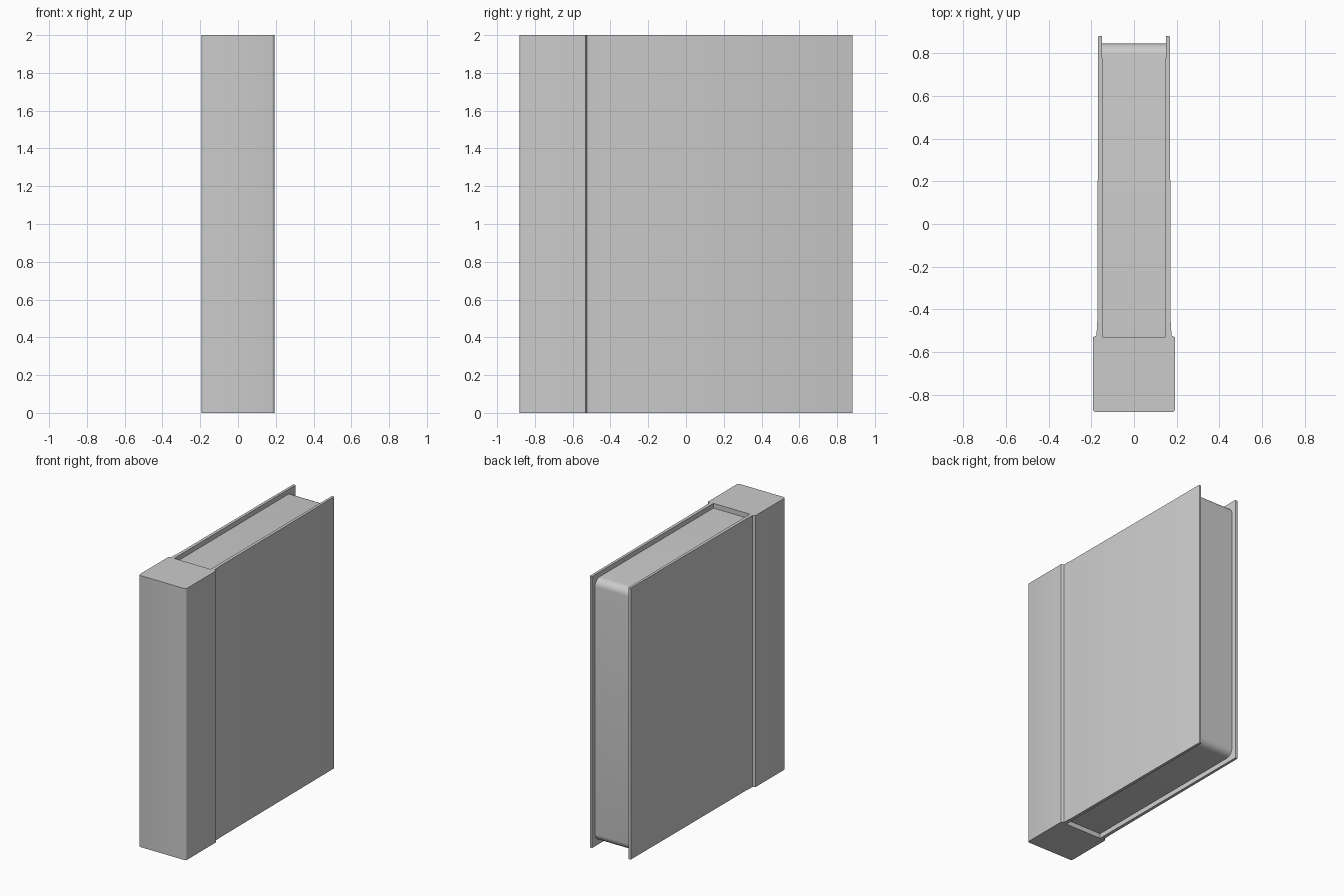
import bpy, bmesh

if "Cube" in bpy.data.objects:
    bpy.data.objects.remove(bpy.data.objects["Cube"])

HEIGHT = 2.0


def finish(name, bm, angle=0.7):
    bmesh.ops.recalc_face_normals(bm, faces=bm.faces)
    mesh = bpy.data.meshes.new(name)
    bm.to_mesh(mesh)
    bm.free()
    obj = bpy.data.objects.new(name, mesh)
    bpy.context.collection.objects.link(obj)
    bpy.ops.object.select_all(action='DESELECT')
    obj.select_set(True)
    bpy.context.view_layer.objects.active = obj
    bpy.ops.object.shade_smooth_by_angle(angle=angle)
    return obj


def extrude_z(bm, outline):
    face = bm.faces.new([bm.verts.new((x, y, 0)) for x, y in outline])
    top = bmesh.ops.extrude_face_region(bm, geom=[face])["geom"]
    verts = [v for v in top if isinstance(v, bmesh.types.BMVert)]
    bmesh.ops.translate(bm, verts=verts, vec=(0, 0, HEIGHT))


def bevel_edges(bm, test, width, segments):
    edges = [e for e in bm.edges if test(*(v.co for v in e.verts))]
    bmesh.ops.bevel(bm, geom=edges, offset=width, segments=segments,
                    profile=0.5, affect='EDGES')


# Cover: spine block and two thin boards in one wrapped outline
half = [(0.193, -0.882), (0.193, -0.531), (0.176, -0.523), (0.172, -0.45),
        (0.168, 0.882), (0.149, 0.882), (0.148, -0.531)]
outline = half + [(-x, y) for x, y in reversed(half)]
bm = bmesh.new()
extrude_z(bm, outline)
bevel_edges(bm, lambda a, b: a.y < -0.88 and b.y < -0.88
            and abs(a.z - b.z) > 1, 0.015, 3)
bevel_edges(bm, lambda a, b: a.y > 0.88 and b.y > 0.88
            and abs(a.z - b.z) > 1, 0.004, 2)
finish("cover", bm)

# Page block: inset from the boards, rounded on its rear top and bottom edges
inset = 0.035
y0, y1 = -0.54, 0.846
bm = bmesh.new()
bmesh.ops.create_cube(bm, size=1)
bmesh.ops.scale(bm, verts=bm.verts, vec=(0.30, y1 - y0, HEIGHT - 2 * inset))
bmesh.ops.translate(bm, verts=bm.verts, vec=(0, (y0 + y1) / 2, HEIGHT / 2))
bevel_edges(bm, lambda a, b: a.y > 0.8 and b.y > 0.8
            and abs(a.x - b.x) > 0.2, 0.055, 6)
finish("page_block", bm)
